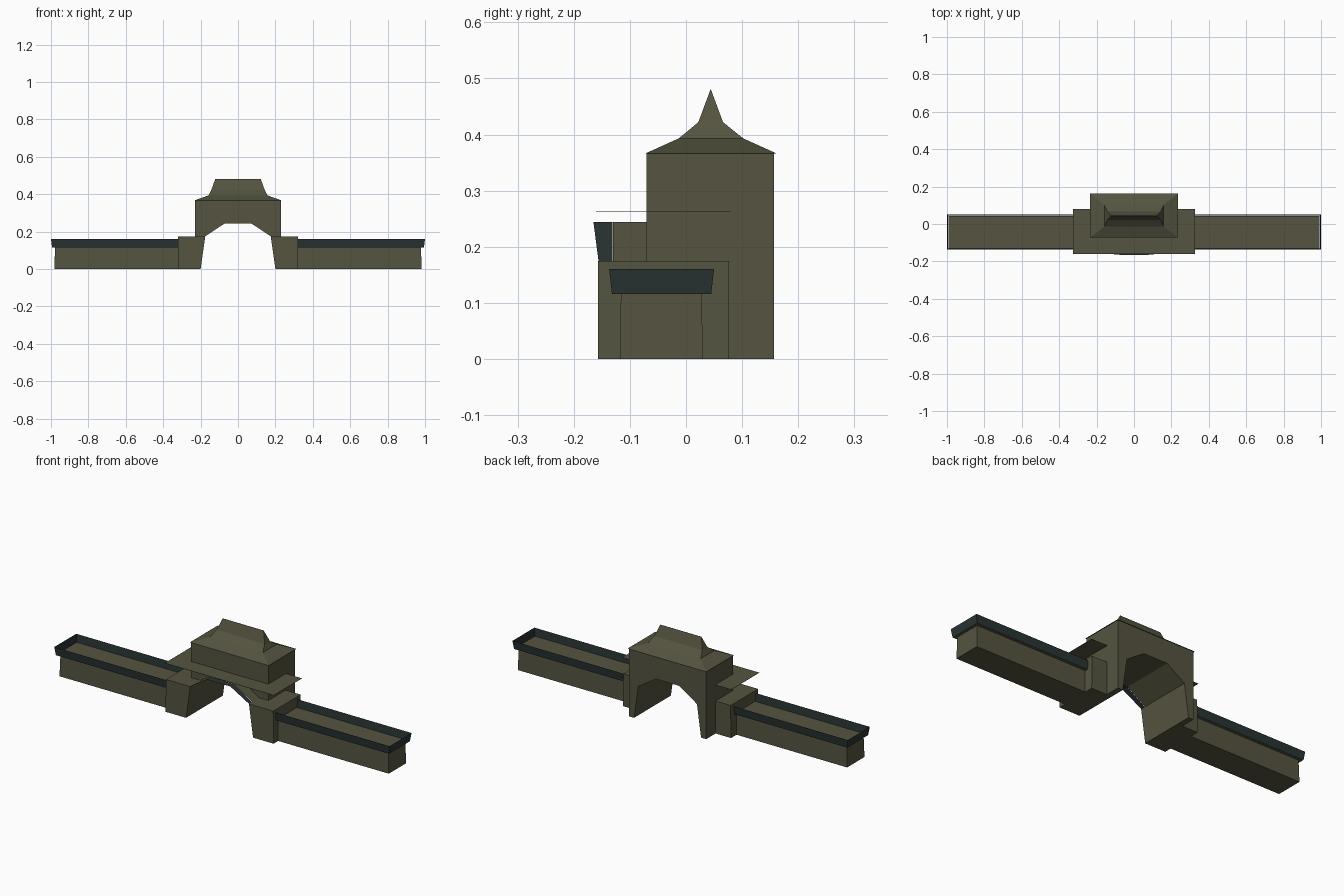
import bpy, bmesh

if "Cube" in bpy.data.objects:
    bpy.data.objects.remove(bpy.data.objects["Cube"])


def material(name, rgb):
    m = bpy.data.materials.new(name)
    m.diffuse_color = (*rgb, 1)
    m.use_nodes = True
    m.node_tree.nodes["Principled BSDF"].inputs["Base Color"].default_value = m.diffuse_color
    return m


stone = material("olive stone", (0.09, 0.088, 0.052))
dark = material("dark slate", (0.022, 0.033, 0.033))


def finish(name, bm, mat, closed=True):
    bmesh.ops.remove_doubles(bm, verts=bm.verts, dist=1e-5)
    if closed:
        bmesh.ops.recalc_face_normals(bm, faces=bm.faces)
    me = bpy.data.meshes.new(name)
    bm.to_mesh(me)
    bm.free()
    me.materials.append(mat)
    ob = bpy.data.objects.new(name, me)
    bpy.context.collection.objects.link(ob)
    return ob


def loft(name, rings, mat, caps=True, closed=True):
    """Skin a list of equal-length point rings."""
    bm = bmesh.new()
    vs = [[bm.verts.new(p) for p in r] for r in rings]
    n = len(rings[0])
    for a, b in zip(vs, vs[1:]):
        for i in range(n if closed else n - 1):
            j = (i + 1) % n
            bm.faces.new((a[i], a[j], b[j], b[i]))
    if caps:
        bm.faces.new(vs[0])
        bm.faces.new(vs[-1])
    return finish(name, bm, mat, caps)


def prism(name, profile, y0, y1, mat):
    """Extrude an x-z outline along y."""
    return loft(name, [[(x, y, z) for x, z in profile] for y in (y0, y1)], mat)


def rect(x0, x1, y0, y1, z):
    return [(x0, y0, z), (x1, y0, z), (x1, y1, z), (x0, y1, z)]


# Gate tower with the arched passage
arch = [(-0.2, 0), (-0.175, 0.175), (-0.07, 0.244),
        (0.07, 0.244), (0.175, 0.175), (0.2, 0)]
prism("gate_tower", [(0.23, 0), (0.23, 0.367), (-0.23, 0.367), (-0.23, 0)] + arch,
      -0.07, 0.157, stone)

# Curved hip roof
steps = [(0.235, -0.073, 0.162, 0.366), (0.158, -0.013, 0.102, 0.393),
         (0.143, 0.022, 0.066, 0.422), (0.122, 0.0435, 0.0445, 0.48)]
loft("tower_roof", [rect(-x, x, a, b, z) for x, a, b, z in steps], stone)

# Arch vault in front of the tower, and its leaning dark trim
vault = arch[1:5]
loft("arch_vault", [[(x, y, z) for x, z in vault] for y in (-0.07, -0.13)],
     stone, caps=False, closed=False)
loft("arch_trim", [[(x, -0.131, z) for x, z in vault],
                   [(x, -0.156 - (z - 0.175) * 0.13, z) for x, z in vault]],
     dark, caps=False, closed=False)

# Thin canopy around the tower
loft("canopy", [rect(-0.325, 0.325, -0.16, 0.08, z) for z in (0.262, 0.263)], stone)

for s, side in ((1, "right"), (-1, "left")):
    # Gate pier
    prism(side + "_pier", [(s * x, z) for x, z in
          ((0.2, 0), (0.322, 0), (0.32, 0.175), (0.175, 0.175))], -0.157, 0.077, stone)
    # Wall with its walkway
    loft(side + "_wall", [rect(s * 0.3, s * 0.982, -0.118, 0.03, 0),
                          rect(s * 0.3, s * 0.978, -0.116, 0.028, 0.117)], stone)
    loft(side + "_walkway", [rect(s * 0.3, s * 0.993, -0.131, 0.044, z)
                             for z in (0.116, 0.118)], stone)
    # Flared parapet
    loft(side + "_parapet",
         [[(s * 0.32, a, z), (s * x, a, z), (s * x, b, z), (s * 0.32, b, z)]
          for x, a, b, z in ((0.994, -0.132, 0.045, 0.116), (1.0, -0.137, 0.05, 0.16))],
         dark, caps=False, closed=False)
